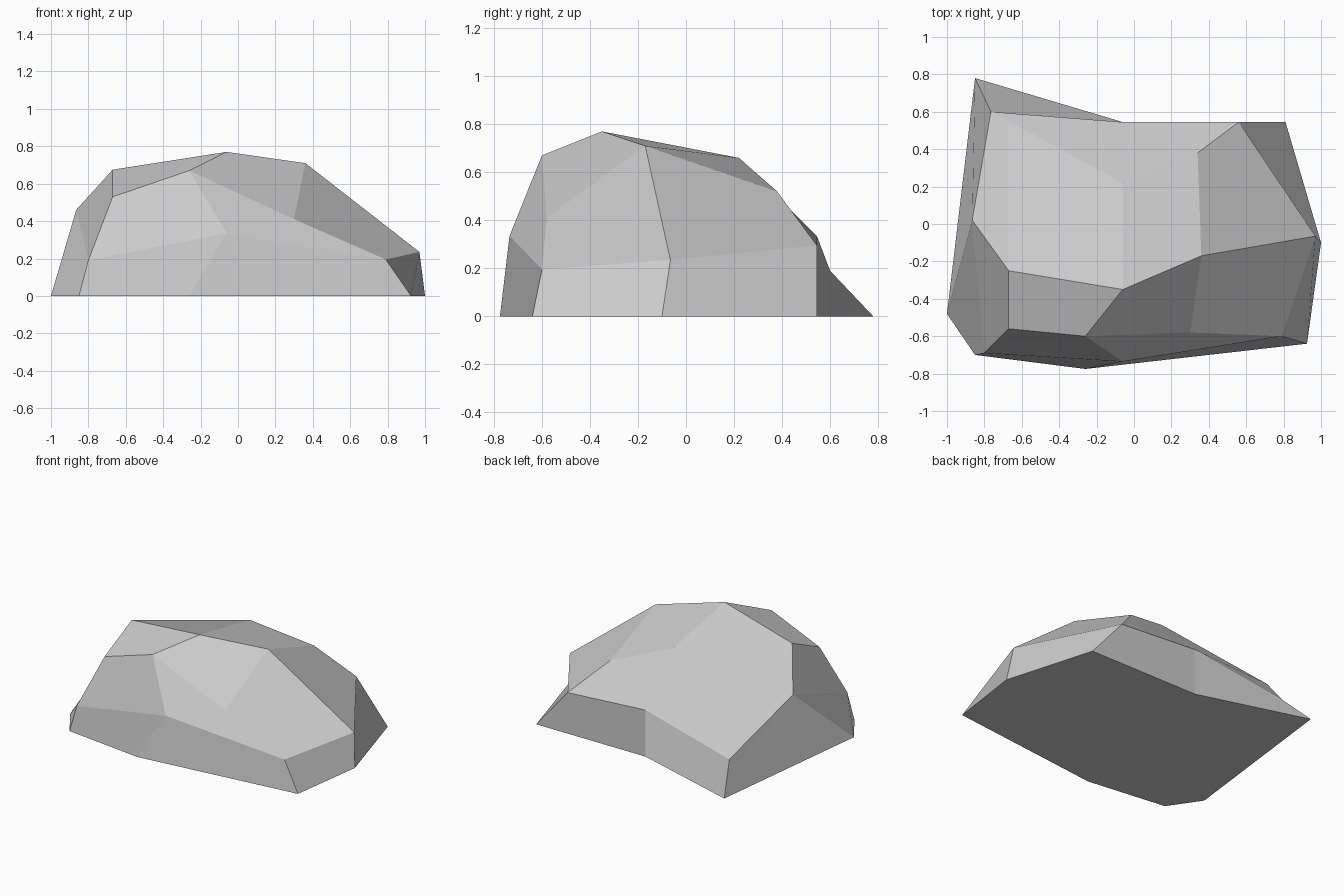
import bpy
import bmesh

cube = bpy.data.objects.get("Cube")
if cube:
    bpy.data.objects.remove(cube, do_unlink=True)

# Plain stone colour
stone = bpy.data.materials.new("stone_grey")
stone.use_nodes = True
colour = (0.6, 0.6, 0.6, 1)
stone.diffuse_color = colour
stone.node_tree.nodes["Principled BSDF"].inputs["Base Color"].default_value = colour

# Three rings of eight corners, running counter-clockwise from the left end
foot = [(-1, -.48, 0), (-.85, -.70, 0), (-.26, -.775, 0), (.925, -.64, 0),
        (1, -.10, 0), (.81, .545, 0), (-.06, .545, 0), (-.85, .78, 0)]
middle = [(-.865, .02, .46), (-.80, -.69, .19), (-.06, -.735, .335), (.79, -.60, .195),
          (.97, -.065, .235), (.56, .545, .295), (-.06, .545, .335), (-.765, .60, .19)]
shoulder = [(-.67, -.25, .675), (-.67, -.56, .53), (-.26, -.60, .67), (.30, -.58, .41),
            (.36, -.17, .71), (.34, .38, .52), (-.06, .22, .66), (-.67, .55, .30)]
summit = (-.06, -.35, .77)

bm = bmesh.new()
rings = [[bm.verts.new(p) for p in ring] for ring in (foot, middle, shoulder)]
peak = bm.verts.new(summit)

# Sides: join each ring to the next
for low, high in zip(rings, rings[1:]):
    for i in range(len(low)):
        j = (i + 1) % len(low)
        bm.faces.new((low[i], low[j], high[j], high[i]))

# Crown: four facets meeting at the peak
crown = rings[-1]
for i in range(0, len(crown), 2):
    bm.faces.new((crown[i], crown[i + 1], crown[(i + 2) % len(crown)], peak))

# Flat underside
bm.faces.new(rings[0][::-1])

bmesh.ops.recalc_face_normals(bm, faces=bm.faces)
mesh = bpy.data.meshes.new("rock")
bm.to_mesh(mesh)
bm.free()
mesh.materials.append(stone)
rock = bpy.data.objects.new("rock", mesh)
bpy.context.scene.collection.objects.link(rock)
